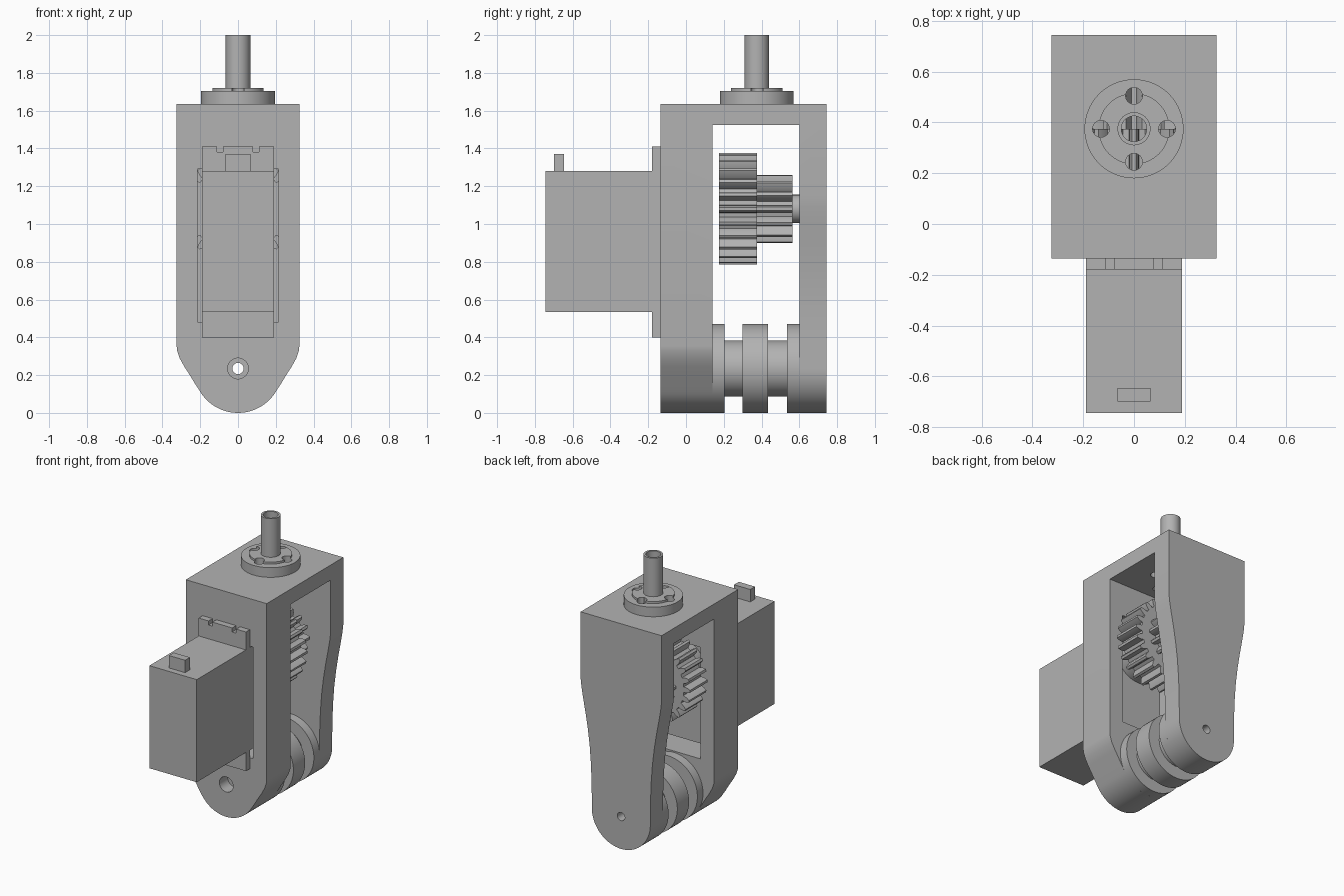
import bpy
import bmesh
from math import sin, cos, pi, radians
from mathutils import Vector

old = bpy.data.objects.get("Cube")
if old:
    bpy.data.objects.remove(old, do_unlink=True)

grey = bpy.data.materials.new("plain_grey")
grey.use_nodes = True
grey.diffuse_color = (0.45, 0.45, 0.45, 1)
grey.node_tree.nodes["Principled BSDF"].inputs["Base Color"].default_value = (0.45, 0.45, 0.45, 1)

AXLE_Z, GEAR_Z, SHAFT_Y = 0.235, 1.08, 0.375


def finish(name, bm):
    bmesh.ops.recalc_face_normals(bm, faces=bm.faces)
    mesh = bpy.data.meshes.new(name)
    bm.to_mesh(mesh)
    bm.free()
    mesh.materials.append(grey)
    ob = bpy.data.objects.new(name, mesh)
    bpy.context.collection.objects.link(ob)
    return ob


def prism(name, outline, axis, a, b):
    """Extrude a flat outline along x (outline is y, z) or y (outline is x, z)."""
    bm = bmesh.new()
    place = (lambda p: (a, p[0], p[1])) if axis == "x" else (lambda p: (p[0], a, p[1]))
    face = bm.faces.new([bm.verts.new(place(p)) for p in outline])
    new = bmesh.ops.extrude_face_region(bm, geom=[face])["geom"]
    move = Vector((b - a, 0, 0)) if axis == "x" else Vector((0, b - a, 0))
    bmesh.ops.translate(bm, vec=move, verts=[v for v in new if isinstance(v, bmesh.types.BMVert)])
    return finish(name, bm)


def box(name, x, y, z):
    return prism(name, [(x[0], z[0]), (x[1], z[0]), (x[1], z[1]), (x[0], z[1])], "y", *y)


def lathe(name, profile, axis, center, steps=48):
    """Spin a closed (radius, distance) profile about a y or z axis."""
    bm = bmesh.new()
    rings = []
    for i in range(steps):
        c, s = cos(2 * pi * i / steps), sin(2 * pi * i / steps)
        if axis == "y":
            ring = [(center[0] + r * c, t, center[1] + r * s) for r, t in profile]
        else:
            ring = [(center[0] + r * c, center[1] + r * s, t) for r, t in profile]
        rings.append([bm.verts.new(p) for p in ring])
    n = len(profile)
    for i in range(steps):
        p, q = rings[i], rings[(i + 1) % steps]
        for j in range(n):
            k = (j + 1) % n
            bm.faces.new((p[j], p[k], q[k], q[j]))
    return finish(name, bm)


def rod(name, axis, center, r, a, b, steps=32):
    bm = bmesh.new()
    bmesh.ops.create_cone(bm, cap_ends=True, segments=steps, radius1=r, radius2=r, depth=b - a)
    mid = (a + b) / 2
    for v in bm.verts:
        x, y, z = v.co
        v.co = (center[0] + x, mid + z, center[1] + y) if axis == "y" else (center[0] + x, center[1] + y, mid + z)
    return finish(name, bm)


def cut(ob, cutters):
    for c in cutters:
        mod = ob.modifiers.new("cut", "BOOLEAN")
        mod.operation, mod.solver, mod.object = "DIFFERENCE", "EXACT", c
    bpy.context.view_layer.update()
    solid = bpy.data.meshes.new_from_object(ob.evaluated_get(bpy.context.evaluated_depsgraph_get()))
    ob.modifiers.clear()
    ob.data = solid
    for c in cutters:
        bpy.data.objects.remove(c, do_unlink=True)


def below(half, y0, y1):
    """Cutter that leaves the rounded lower end of a frame plate."""
    side = half[1:]
    curve = [(-x, z) for x, z in reversed(side)] + half
    top = half[-1][1]
    outline = curve + [(0.5, top), (0.5, -0.2), (-0.5, -0.2), (-0.5, top)]
    return prism("end_cutter", outline, "y", y0, y1)


def arc(end):
    return [(AXLE_Z * sin(radians(a)), AXLE_Z - AXLE_Z * cos(radians(a))) for a in range(0, end + 1, 5)]


def gear(name, teeth, radius, y0, y1):
    module = 2 * radius / (teeth + 2)
    root = radius - 2.2 * module
    pts = []
    for i in range(teeth):
        for f, r in ((-0.32, root), (-0.25, radius - module), (-0.11, radius),
                     (0.11, radius), (0.25, radius - module), (0.32, root)):
            a = 2 * pi * (i + f) / teeth
            pts.append((r * cos(a), GEAR_Z + r * sin(a)))
    ob = prism(name, pts, "y", y0, y1)
    cut(ob, [rod("bore", "y", (0, GEAR_Z), 0.045, y0 - 0.1, y1 + 0.1)])
    return ob


# Frame: upside-down U with two differently shaped legs
frame = prism("frame", [(-0.135, 0), (0.14, 0), (0.14, 1.525), (0.60, 1.525), (0.60, 0),
                        (0.745, 0), (0.745, 1.635), (-0.135, 1.635)], "x", -0.325, 0.325)
front_end = arc(60) + [(0.225, 0.15), (0.25, 0.192), (0.283, 0.243), (0.308, 0.288), (0.322, 0.33), (0.327, 0.37)]
back_end = arc(90) + [(0.236, 0.4), (0.242, 0.55), (0.252, 0.68), (0.267, 0.8), (0.285, 0.91),
                      (0.304, 1.01), (0.318, 1.09), (0.327, 1.17)]


def top_holes():
    spots = [(0.13, 0), (-0.13, 0), (0, 0.13), (0, -0.13)]
    return [rod("hole", "z", (x, SHAFT_Y + y), 0.033, 1.4, 1.8, 24) for x, y in spots]


cutters = [below(front_end, -0.3, 0.3), below(back_end, 0.4, 0.9),
           box("servo_slot", (-0.215, 0.215), (-0.3, 0.3), (0.48, 1.29)),
           rod("axle_hole", "y", (0, AXLE_Z), 0.03, -0.3, 0.9),
           rod("axle_recess", "y", (0, AXLE_Z), 0.055, -0.3, -0.04),
           rod("gear_hole", "y", (0, GEAR_Z), 0.1, 0.5, 0.9, 48),
           rod("shaft_hole", "z", (0, SHAFT_Y), 0.066, 1.4, 1.8)] + top_holes()
for s in (-1, 1):
    cutters.append(rod("corner_hole", "y", (s * 0.22, 1.58), 0.033, -0.3, 0.05, 24))
    for z in (0.435, 1.375):
        cutters.append(rod("mount_hole", "y", (s * 0.095, z), 0.025, -0.3, 0.3, 24))
cut(frame, cutters)

# Grooved roller between the legs
w, g = 0.235, 0.148
roller = lathe("grooved_roller", [(0.03, 0.14), (w, 0.14), (w, 0.205), (g, 0.205), (g, 0.30), (w, 0.30),
                                  (w, 0.435), (g, 0.435), (g, 0.535), (w, 0.535), (w, 0.60), (0.03, 0.60)],
               "y", (0, AXLE_Z), 64)

# Double gear with its hollow axle in the back leg
gear("large_gear", 24, 0.295, 0.175, 0.375)
gear("small_gear", 14, 0.183, 0.375, 0.565)
lathe("gear_axle", [(0.045, 0.56), (0.075, 0.56), (0.075, 0.69), (0.045, 0.69)], "y", (0, GEAR_Z))
lathe("axle_bushing", [(0.075, 0.60), (0.1, 0.60), (0.1, 0.66), (0.075, 0.66)], "y", (0, GEAR_Z))

# Top flange with raised ring and hollow shaft
flange = lathe("top_flange", [(0.05, 1.53), (0.065, 1.53), (0.065, 1.635), (0.195, 1.635), (0.195, 1.705),
                              (0.14, 1.705), (0.14, 1.72), (0.065, 1.72), (0.065, 2.0), (0.05, 2.0)],
               "z", (0, SHAFT_Y), 64)
cut(flange, top_holes())

# Servo: case, mounting ears, cable stub and output turret
box("servo_case", (-0.19, 0.19), (-0.745, 0.04), (0.535, 1.28))
box("servo_cable_stub", (-0.065, 0.065), (-0.70, -0.645), (1.28, 1.37))
rod("servo_turret", "y", (0, GEAR_Z), 0.18, 0.04, 0.13, 48)
for name, z0, z1, hole_z in (("servo_lower_ear", 0.40, 0.535, 0.435), ("servo_upper_ear", 1.28, 1.41, 1.375)):
    ear = box(name, (-0.19, 0.19), (-0.18, -0.135), (z0, z1))
    holes = [rod("ear_hole", "y", (s * 0.095, hole_z), 0.036, -0.3, 0, 24) for s in (-1, 1)]
    if z0 > 1:
        holes += [box("ear_slot", (s * 0.095 - 0.016, s * 0.095 + 0.016), (-0.3, 0), (1.38, 1.5)) for s in (-1, 1)]
    cut(ear, holes)

# Smooth round walls, keep edges sharp
bpy.ops.object.select_all(action="DESELECT")
for ob in bpy.context.collection.objects:
    if ob.type == "MESH":
        ob.select_set(True)
        bpy.context.view_layer.objects.active = ob
bpy.ops.object.shade_smooth_by_angle(angle=radians(25))
